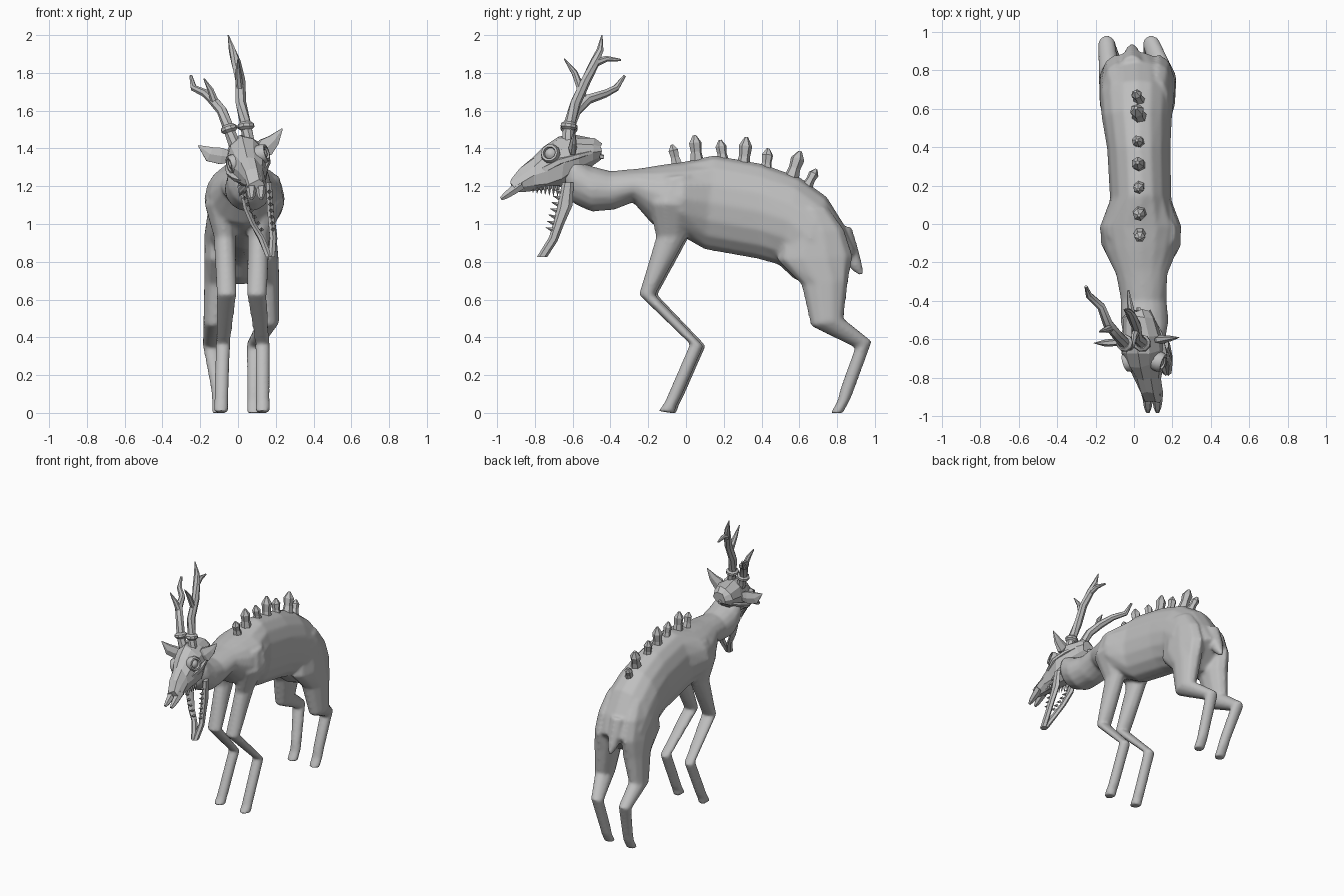
import bpy, bmesh, math, random
from mathutils import Vector

random.seed(4)
mat = bpy.data.materials.new("bone grey")
mat.diffuse_color = (0.52, 0.52, 0.52, 1)


def build(name, rings, smooth):
    """Skin a list of equal-length vertex rings and cap both ends."""
    bm = bmesh.new()
    vs = [[bm.verts.new(p) for p in r] for r in rings]
    n = len(vs[0])
    for a, b in zip(vs, vs[1:]):
        for i in range(n):
            j = (i + 1) % n
            bm.faces.new((a[i], a[j], b[j], b[i]))
    bm.faces.new(vs[0][::-1])
    bm.faces.new(vs[-1])
    bmesh.ops.recalc_face_normals(bm, faces=bm.faces)
    me = bpy.data.meshes.new(name)
    bm.to_mesh(me)
    bm.free()
    if smooth:
        me.shade_smooth()
        me.set_sharp_from_angle(angle=math.radians(smooth))
    me.materials.append(mat)
    ob = bpy.data.objects.new(name, me)
    bpy.context.collection.objects.link(ob)
    return ob


def loft(name, rows, n=12, smooth=50, roll=0.0, jitter=0.0):
    """Each row: y,z of one edge, y,z of the opposite edge, centre x, half width."""
    rings = []
    for y1, z1, y2, z2, cx, rx in rows:
        ring = []
        for i in range(n):
            a = 2 * math.pi * i / n
            t, s = math.cos(a), math.sin(a)
            j = [random.uniform(-jitter, jitter) for _ in range(3)]
            ring.append((cx + rx * s - roll * t * abs(z1 - z2) / 2 + j[0],
                         (y1 + y2) / 2 + t * (y1 - y2) / 2 + j[1],
                         (z1 + z2) / 2 + t * (z1 - z2) / 2 + roll * rx * s + j[2]))
        rings.append(ring)
    return build(name, rings, smooth)


def tube(name, pts, n=6, smooth=40, axis=None, squash=1.0):
    """Tapered tube through x,y,z,radius points."""
    rings = []
    for k, (x, y, z, r) in enumerate(pts):
        d = Vector(axis) if axis else (Vector(pts[min(k + 1, len(pts) - 1)][:3])
                                       - Vector(pts[max(k - 1, 0)][:3]))
        q = d.to_track_quat('Z', 'Y')
        ring = []
        for i in range(n):
            a = 2 * math.pi * i / n
            o = q @ Vector((r * math.cos(a), r * math.sin(a), 0))
            o.y *= squash
            ring.append(Vector((x, y, z)) + o)
        rings.append(ring)
    return build(name, rings, smooth)


# torso and neck
body = [loft("body", [
    (-0.65, 1.33, -0.63, 1.15, 0.06, 0.07),
    (-0.60, 1.37, -0.59, 1.105, 0.055, 0.11),
    (-0.51, 1.31, -0.50, 1.065, 0.055, 0.125),
    (-0.40, 1.28, -0.38, 1.075, 0.05, 0.12),
    (-0.24, 1.295, -0.28, 1.115, 0.04, 0.135),
    (-0.12, 1.315, -0.18, 1.00, 0.035, 0.185),
    (-0.01, 1.33, -0.03, 0.94, 0.035, 0.215),
    (0.15, 1.365, 0.10, 0.865, 0.035, 0.16),
    (0.40, 1.32, 0.38, 0.815, 0.025, 0.165),
    (0.60, 1.25, 0.49, 0.785, 0.015, 0.182),
    (0.745, 1.145, 0.57, 0.71, 0.015, 0.195),
    (0.845, 0.985, 0.64, 0.68, 0.012, 0.19),
    (0.90, 0.86, 0.74, 0.68, 0.005, 0.14)], n=16)]

# tail
body.append(tube("tail", [(-.01, 0.82, 0.97, 0.06), (-.01, 0.862, 0.86, 0.052),
                          (-.01, 0.90, 0.78, 0.036), (-.01, 0.93, 0.73, 0.012)], n=8))

# front legs: shared side profile, own x path
front = [(-0.12, 1.25, 0.03, 1.26), (-0.20, 1.11, 0.05, 1.10), (-0.16, 0.93, 0.01, 0.94),
         (-0.25, 0.625, -0.163, 0.625), (0.02, 0.365, 0.094, 0.355),
         (-0.108, 0.07, -0.027, 0.08), (-0.12, 0.045, -0.05, 0.04), (-0.148, 0.01, -0.06, -0.003)]
front_w = [0.05, 0.09, 0.06, 0.054, 0.04, 0.038, 0.039, 0.04]
for side, xs, dy in (("right", (.17, .16, .11, .10, .13, .13, .132, .13), 0.0),
                     ("left", (-.09, -.09, -.07, -.06, -.08, -.088, -.09, -.09), 0.012)):
    body.append(loft("front_leg_" + side, [(a + dy, b, c + dy, d, x, w)
                     for (a, b, c, d), x, w in zip(front, xs, front_w)], n=10))

# hind legs
hind = [(0.52, 1.08, 0.75, 1.09), (0.50, 0.95, 0.84, 0.97), (0.48, 0.81, 0.885, 0.83),
        (0.61, 0.68, 0.86, 0.70), (0.66, 0.46, 0.835, 0.50), (0.895, 0.345, 0.985, 0.38),
        (0.817, 0.13, 0.89, 0.12), (0.80, 0.06, 0.87, 0.07), (0.765, 0.0, 0.83, -0.003)]
hind_w = [0.06, 0.08, 0.088, 0.082, 0.06, 0.046, 0.039, 0.04, 0.041]
for side, xs in (("right", (.12, .125, .13, .14, .16, .09, .085, .085, .085)),
                 ("left", (-.08, -.09, -.095, -.10, -.125, -.143, -.105, -.10, -.10))):
    body.append(loft("hind_leg_" + side, [(*h, x, w) for h, x, w in zip(hind, xs, hind_w)], n=10))

# fuse torso, tail and legs into one continuous skin
bpy.ops.object.select_all(action='DESELECT')
for o in body:
    o.select_set(True)
bpy.context.view_layer.objects.active = body[0]
bpy.ops.object.join()
rm = body[0].modifiers.new("fuse", 'REMESH')
rm.mode, rm.voxel_size, rm.use_smooth_shade = 'VOXEL', 0.011, True
sm = body[0].modifiers.new("soften", 'SMOOTH')
sm.factor, sm.iterations = 0.5, 8

# bony head, rolled to one side
loft("skull", [
    (-0.45, 1.42, -0.45, 1.34, 0.03, 0.045),
    (-0.48, 1.455, -0.50, 1.31, 0.03, 0.08),
    (-0.59, 1.465, -0.57, 1.26, 0.04, 0.10),
    (-0.67, 1.465, -0.65, 1.20, 0.05, 0.105),
    (-0.74, 1.41, -0.73, 1.18, 0.06, 0.09),
    (-0.81, 1.355, -0.80, 1.18, 0.075, 0.065),
    (-0.88, 1.29, -0.86, 1.175, 0.088, 0.052),
    (-0.93, 1.23, -0.91, 1.17, 0.097, 0.042)], n=10, smooth=0, roll=0.28, jitter=0.009)
tube("skull_pin", [(0.03, -0.50, 1.36, 0.02), (0.025, -0.435, 1.355, 0.012)], n=5)
for side, x in (("left", 0.072), ("right", 0.122)):
    tube("nose_prong_" + side, [(x, -0.87, 1.21, 0.03), (x, -0.92, 1.175, 0.026),
                                (x, -0.955, 1.15, 0.02), (x, -0.98, 1.133, 0.01)], n=6, smooth=0)
# cheek bones
tube("cheek_right", [(.10, -.82, 1.25, .014), (.135, -.74, 1.29, .022), (.155, -.67, 1.33, .02),
                     (.135, -.57, 1.36, .016), (.10, -.50, 1.38, .012)], n=5, smooth=0)
tube("cheek_left", [(.03, -.82, 1.23, .014), (-.01, -.74, 1.245, .022), (-.045, -.67, 1.27, .02),
                    (-.05, -.57, 1.31, .016), (-.03, -.50, 1.34, .012)], n=5, smooth=0)

# eyes: socket ring with a domed centre
for side, p, d in (("right", (0.125, -0.715, 1.37), (0.9, -0.3, 0.25)),
                   ("left", (-0.02, -0.715, 1.32), (-0.9, -0.3, -0.25))):
    p, d = Vector(p), Vector(d).normalized()
    prof = [(-0.02, .05), (.012, .053), (.03, .046), (.03, .034), (.014, .03), (.026, .018), (.03, .006)]
    tube("eye_" + side, [(*(p + d * h), r) for h, r in prof], n=10, axis=d)

# ears
tube("ear_right", [(0.11, -0.61, 1.39, 0.03), (0.145, -0.60, 1.405, 0.056),
                   (0.19, -0.595, 1.445, 0.036), (0.235, -0.59, 1.505, 0.003)], n=6, smooth=0, squash=0.4)
tube("ear_left", [(-0.03, -0.61, 1.355, 0.03), (-0.09, -0.615, 1.36, 0.05),
                  (-0.15, -0.62, 1.37, 0.046), (-0.21, -0.62, 1.415, 0.003)], n=6, smooth=0, squash=0.4)

# antlers with tines and base burrs
antler = {
    "antler_right": [(.06, -.63, 1.42, .032), (.042, -.62, 1.52, .03), (.015, -.585, 1.64, .029),
                     (.012, -.53, 1.76, .027), (-.012, -.48, 1.86, .026), (-.03, -.455, 1.92, .019), (-.052, -.445, 2.0, .003)],
    "tine_right_back": [(-.01, -.49, 1.85, .024), (-.02, -.42, 1.875, .016), (-.03, -.345, 1.868, .006)],
    "tine_right_front": [(.012, -.555, 1.71, .022), (0, -.59, 1.80, .017), (.0, -.645, 1.875, .003)],
    "antler_left": [(-.02, -.63, 1.42, .032), (-.05, -.62, 1.51, .03), (-.085, -.58, 1.60, .028),
                    (-.135, -.52, 1.66, .027), (-.17, -.43, 1.69, .022), (-.235, -.37, 1.72, .018), (-.25, -.325, 1.785, .008)],
    "tine_left": [(-.12, -.54, 1.64, .022), (-.145, -.55, 1.71, .017), (-.18, -.56, 1.77, .004)],
}
for name, pts in antler.items():
    tube(name, pts, n=7)
for side, x, z, lean in (("right", .042, 1.52, -.1), ("left", -.048, 1.505, -.3)):
    d = Vector((lean, .15, 1)).normalized()
    c = Vector((x, -.62, z))
    tube("antler_burr_" + side, [(*(c + d * h), r) for h, r in
                                 ((-.022, .03), (-.008, .046), (.008, .044), (.02, .03))], n=9, axis=d, smooth=0)

# hanging lower jaw, two branches meeting at the tip
jaw = [(-.655, 1.22, -.595, 1.22), (-.685, 1.08, -.60, 1.10), (-.705, 1.0, -.645, 1.0),
       (-.725, .93, -.68, .91), (-.79, .825, -.735, .825)]
branches = {"left": (.015, .045, .08, .125, .165), "right": (.165, .17, .178, .185, .178)}
for side, xs in branches.items():
    loft("jaw_" + side, [(*j, x, w) for j, x, w in zip(jaw, xs, (.016, .02, .019, .019, .02))],
         n=6, smooth=40)
    # teeth on the jaw and in the upper mouth
    for i in range(7):
        t = i / 6
        x = xs[0] * (1 - t) + xs[3] * t
        p = Vector((x, -.662 - .045 * t, 1.17 - .2 * t))
        tube("lower_tooth_" + side, [(*p, .012), (p.x, p.y - .036, p.z + .012, .001)], n=4, smooth=0)
        p = Vector((.078 + (.045 if side == "right" else -.045) * (1.2 - .5 * t) - .015 * (1 - t),
                    -.68 - .13 * t, 1.19))
        tube("upper_tooth_" + side, [(p.x, p.y, p.z + .015, .013), (p.x, p.y, p.z - .045 + .02 * t, .001)], n=4, smooth=0)

# row of bony spines on the back: base y, z then tip y, z, size
for k, (y, z, ty, tz, s) in enumerate([
        (-.045, 1.30, -.075, 1.42, .95), (.06, 1.31, .045, 1.47, 1.1), (.20, 1.31, .18, 1.445, .95),
        (.30, 1.27, .32, 1.46, 1.15), (.42, 1.26, .435, 1.40, 1.0), (.55, 1.22, .605, 1.385, 1.2),
        (.635, 1.19, .69, 1.29, .9)]):
    b, t = Vector((.03, y, z)), Vector((.03 - .004 * k, ty, tz))
    tube("back_spine_%d" % (k + 1), [(*b.lerp(t, f), r * s) for f, r in
                                     ((0, .038), (.45, .026), (.75, .031), (1, .008))], n=6, smooth=0)
